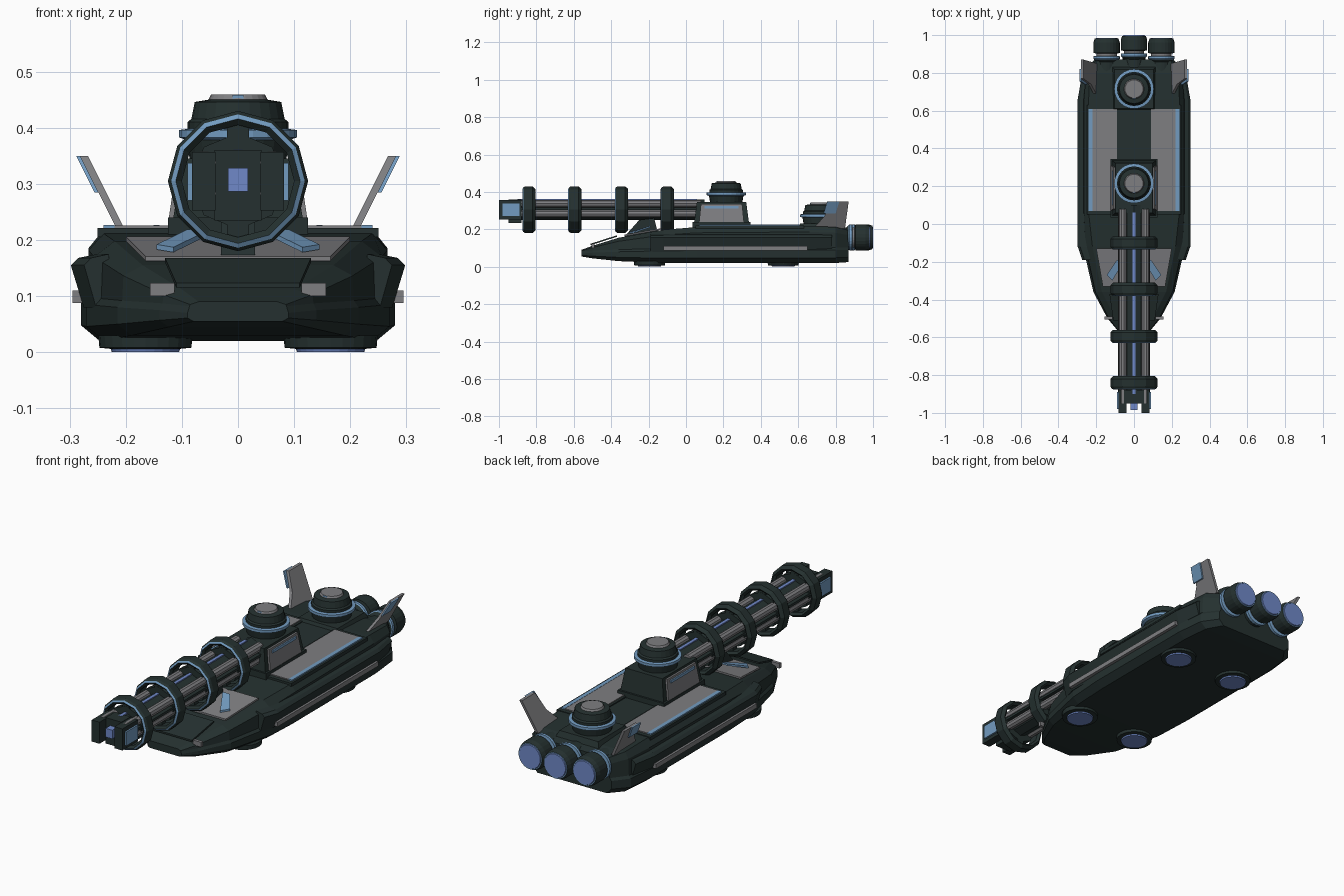
import bpy, bmesh, math
from mathutils import Matrix, Vector

if "Cube" in bpy.data.objects:
    bpy.data.objects.remove(bpy.data.objects["Cube"])


def material(name, rgb):
    m = bpy.data.materials.new(name)
    m.use_nodes = True
    m.diffuse_color = (*rgb, 1)
    m.node_tree.nodes["Principled BSDF"].inputs["Base Color"].default_value = (*rgb, 1)
    return m


DARK = material("dark green armour", (0.018, 0.03, 0.029))
GREY = material("grey plating", (0.21, 0.21, 0.22))
BLUE = material("light blue trim", (0.17, 0.33, 0.53))
GLOW = material("violet blue glow", (0.16, 0.25, 0.58))


def finish(name, bm, *mats):
    bmesh.ops.recalc_face_normals(bm, faces=bm.faces)
    mesh = bpy.data.meshes.new(name)
    bm.to_mesh(mesh)
    bm.free()
    ob = bpy.data.objects.new(name, mesh)
    for m in mats:
        mesh.materials.append(m)
    bpy.context.collection.objects.link(ob)


def loft(name, sections, mat):
    """Skin a row of equal point loops and cap the ends."""
    bm = bmesh.new()
    rows = [[bm.verts.new(p) for p in s] for s in sections]
    n = len(rows[0])
    for a, b in zip(rows, rows[1:]):
        for i in range(n):
            bm.faces.new((a[i], a[(i + 1) % n], b[(i + 1) % n], b[i]))
    bm.faces.new(rows[0])
    bm.faces.new(rows[-1])
    finish(name, bm, mat)


def box(name, lo, hi, mat, taper=(1, 1)):
    """Box between two corners; the top may be narrowed in x and y."""
    bm = bmesh.new()
    bmesh.ops.create_cube(bm, size=1)
    lo, hi = Vector(lo), Vector(hi)
    scale = Matrix.Diagonal(hi - lo)
    for v in bm.verts:
        k = taper if v.co.z > 0 else (1, 1)
        v.co = scale @ Vector((v.co.x * k[0], v.co.y * k[1], v.co.z)) + (lo + hi) / 2
    finish(name, bm, mat)


def lathe(name, profile, centre, axis, mats, rule=None, sides=24, ring=False):
    """Turn (radius, distance) points; rule lists a material per band."""
    bm = bmesh.new()
    rows = []
    for r, d in profile:
        row = []
        for i in range(sides):
            a = math.tau * i / sides
            u, v = r * math.cos(a), r * math.sin(a)
            p = (u, v, d) if axis == "z" else (u, d, v)
            row.append(bm.verts.new(Vector(p) + Vector(centre)))
        rows.append(row)
    pairs = list(zip(rows, rows[1:]))
    if ring:
        pairs.append((rows[-1], rows[0]))
    for k, (a, b) in enumerate(pairs):
        for i in range(sides):
            j = (i + 1) % sides
            f = bm.faces.new((a[i], a[j], b[j], b[i]))
            f.material_index = rule[k] if rule else 0
    if not ring:
        bm.faces.new(rows[0]).material_index = rule[0] if rule else 0
        bm.faces.new(rows[-1]).material_index = rule[-1] if rule else 0
    finish(name, bm, *mats)


def plate(name, pts, offset, mat):
    """Thicken a flat outline by an offset vector."""
    loft(name, [pts, [Vector(p) + Vector(offset) for p in pts]], mat)


# Hull: stations of y, half width, bottom, waist height, top half width, top height
stations = [(-0.56, 0.09, 0.055, 0.07, 0.07, 0.09), (-0.50, 0.14, 0.045, 0.075, 0.10, 0.112),
            (-0.36, 0.215, 0.03, 0.08, 0.17, 0.155), (-0.12, 0.27, 0.02, 0.085, 0.22, 0.198),
            (0.06, 0.28, 0.02, 0.09, 0.24, 0.212), (0.66, 0.28, 0.02, 0.09, 0.24, 0.218),
            (0.80, 0.265, 0.02, 0.09, 0.235, 0.212), (0.87, 0.21, 0.025, 0.09, 0.19, 0.195)]
sections = []
for y, w, zb, zm, wt, zt in stations:
    half = [(w * 0.88, zb), (w, zb + (zm - zb) * 0.4), (w, zm), (w * 0.96, zm + 0.012),
            (w * 0.95, zt - (zt - zm) * 0.25), (wt, zt)]
    sections.append([(x, y, z) for x, z in half] + [(-x, y, z) for x, z in reversed(half)])
loft("hull", sections, DARK)

# Bow plating and fittings
plate("bow_panel", [(-0.165, -0.33, 0.163), (0.165, -0.33, 0.163), (0.2, -0.13, 0.198), (-0.2, -0.13, 0.198)],
      (0, 0, 0.008), GREY)
plate("bow_deflector", [(-0.11, -0.51, 0.115), (0.11, -0.51, 0.115), (0.13, -0.37, 0.16), (-0.13, -0.37, 0.16)],
      (0, 0, 0.008), DARK)
plate("gun_cradle", [(-0.03, -0.33, 0.16), (-0.03, -0.25, 0.25), (-0.03, -0.17, 0.26), (-0.03, -0.15, 0.18)],
      (0.06, 0, 0), DARK)

for s, side in ((1, "left"), (-1, "right")):
    plate(side + "_bow_strut", [(s * 0.05, -0.19, 0.21), (s * 0.09, -0.19, 0.21),
                                (s * 0.145, -0.27, 0.183), (s * 0.115, -0.30, 0.178)], (0, 0, 0.009), BLUE)
    box(side + "_bow_tab", (s * 0.135 - 0.022, -0.505, 0.10), (s * 0.135 + 0.022, -0.49, 0.123), GREY)

    # Side armour with a grey lower rail
    outline = [(0.25, 0.085), (0.275, 0.08), (0.298, 0.155), (0.285, 0.168), (0.25, 0.175)]
    ends = ((-0.19, 0.92), (-0.12, 1), (0.66, 1), (0.78, 0.93))
    loft(side + "_side_armour", [[(s * x * k, y, z) for x, z in outline] for y, k in ends], DARK)
    box(side + "_side_rail", (s * 0.285 - 0.01, -0.12, 0.088), (s * 0.285 + 0.01, 0.65, 0.11), GREY)

    # Deck panels
    box(side + "_deck_base", (s * 0.165 - 0.085, 0.05, 0.205), (s * 0.165 + 0.085, 0.63, 0.221), DARK)
    box(side + "_deck_panel", (s * 0.155 - 0.065, 0.07, 0.216), (s * 0.155 + 0.065, 0.61, 0.226), GREY)
    box(side + "_deck_stripe", (s * 0.23 - 0.01, 0.07, 0.216), (s * 0.23 + 0.01, 0.61, 0.227), BLUE)

    # Leaning tail fin
    def lean(y, z, out=0.0):
        return (s * (0.20 + (z - 0.215) * 0.5 + out), y, z)
    plate(side + "_tail_fin", [lean(0.68, 0.205), lean(0.85, 0.205), lean(0.87, 0.35), lean(0.77, 0.35),
                               lean(0.74, 0.27)], (s * 0.014, 0, 0), GREY)
    plate(side + "_fin_trim", [lean(0.735, 0.285, 0.014), lean(0.80, 0.285, 0.014), lean(0.82, 0.35, 0.014),
                               lean(0.755, 0.35, 0.014)], (s * 0.007, 0, 0), BLUE)

    # Turret cheek panel
    plate(side + "_cheek_panel", [(s * 0.115, 0.07, 0.235), (s * 0.115, 0.31, 0.235),
                                  (s * 0.10, 0.30, 0.335), (s * 0.10, 0.08, 0.335)], (s * 0.009, 0, 0), GREY)
    box(side + "_cheek_trim", (s * 0.112 - 0.005, 0.10, 0.312), (s * 0.112 + 0.005, 0.28, 0.325), BLUE)

    # Lift pads under the hull
    for y, end in ((-0.195, "front"), (0.52, "rear")):
        lathe(f"{end}_{side}_lift_pad", [(0.084, 0.03), (0.082, 0.008), (0.062, 0.006), (0.06, 0.0)],
              (s * 0.165, y, 0), "z", (DARK, GLOW), (0, 0, 1))

# Turret housing and the two domes
box("turret_base", (-0.12, 0.04, 0.21), (0.12, 0.34, 0.345), DARK, (0.82, 0.88))
box("turret_skirt", (-0.125, 0.035, 0.21), (0.125, 0.345, 0.24), DARK)
box("rear_dome_base", (-0.115, 0.60, 0.205), (0.115, 0.83, 0.232), DARK, (0.9, 0.9))
dome = [(0.085, 0.0), (0.092, 0.04), (0.105, 0.045), (0.105, 0.058), (0.09, 0.06), (0.09, 0.072),
        (0.083, 0.078), (0.077, 0.108), (0.053, 0.112), (0.048, 0.121)]
for name, y, z in (("main_dome", 0.215, 0.338), ("rear_dome", 0.715, 0.222)):
    lathe(name, dome, (0, y, z), "z", (DARK, BLUE, GREY), (0, 1, 1, 1, 0, 0, 0, 0, 2))
    box(name + "_sight", (-0.01, y - 0.051, z + 0.105), (0.01, y - 0.042, z + 0.12), BLUE)

# Long gun: core, rails and hoops
GZ = 0.305
lathe("gun_core", [(0.054, -0.92), (0.054, 0.10)], (0, 0, GZ), "y", (DARK,), sides=8)
box("gun_light_strip", (-0.008, -0.90, 0.34), (0.008, 0.06, 0.361), GLOW)
for s, side in ((1, "left"), (-1, "right")):
    for z, level in ((0.338, "upper"), (0.283, "lower")):
        lathe(f"{level}_{side}_rail", [(0.021, -0.95), (0.021, 0.08)], (s * 0.06, 0, z), "y", (GREY,), sides=10)
    box(side + "_rail_spine", (s * 0.072 - 0.012, -0.92, 0.304), (s * 0.072 + 0.012, 0.08, 0.316), DARK)
    # Muzzle jaw with an outer trim plate
    box(side + "_muzzle_jaw", (s * 0.061 - 0.021, -1.0, 0.253), (s * 0.061 + 0.021, -0.88, 0.357), DARK)
    box(side + "_jaw_trim", (s * 0.085 - 0.005, -0.98, 0.27), (s * 0.085 + 0.005, -0.89, 0.337), BLUE)
box("muzzle_block", (-0.042, -0.95, 0.235), (0.042, -0.88, 0.36), DARK)
box("muzzle_emitter", (-0.018, -0.985, 0.286), (0.018, -0.94, 0.328), GLOW)

hoop = [(0.10, -0.025), (0.111, -0.035), (0.119, -0.03), (0.125, -0.02), (0.125, 0.02), (0.111, 0.035), (0.10, 0.025)]
for i, y in enumerate((-0.84, -0.595, -0.345, -0.10)):
    lathe(f"gun_hoop_{i + 1}", hoop, (0, y, GZ), "y", (DARK, BLUE), (0, 1, 0, 0, 0, 0, 0), 12, True)
    lathe(f"hoop_collar_{i + 1}", [(0.086, -0.016), (0.086, 0.016)], (0, y, GZ), "y", (DARK,), sides=8)
    for s, end in ((1, "upper"), (-1, "lower")):
        z = GZ + s * 0.09
        box(f"{end}_hoop_mount_{i + 1}", (-0.02, y - 0.015, z - 0.02), (0.02, y + 0.015, z + 0.02), DARK)

# Three stern engines
nozzle = [(0.045, -0.02), (0.066, 0.0), (0.07, 0.005), (0.07, 0.018), (0.054, 0.02), (0.054, 0.032),
          (0.07, 0.036), (0.07, 0.09), (0.063, 0.112), (0.058, 0.112), (0.056, 0.116)]
for name, x, y in (("left_engine", 0.145, 0.87), ("centre_engine", 0, 0.884), ("right_engine", -0.145, 0.87)):
    lathe(name, nozzle, (x, y, 0.157), "y", (DARK, BLUE, GREY, GLOW), (0, 1, 1, 1, 2, 0, 0, 0, 1, 3))
    lathe(name + "_mount", [(0.06, -0.07), (0.06, 0.0)], (x, y, 0.15), "y", (DARK,))
